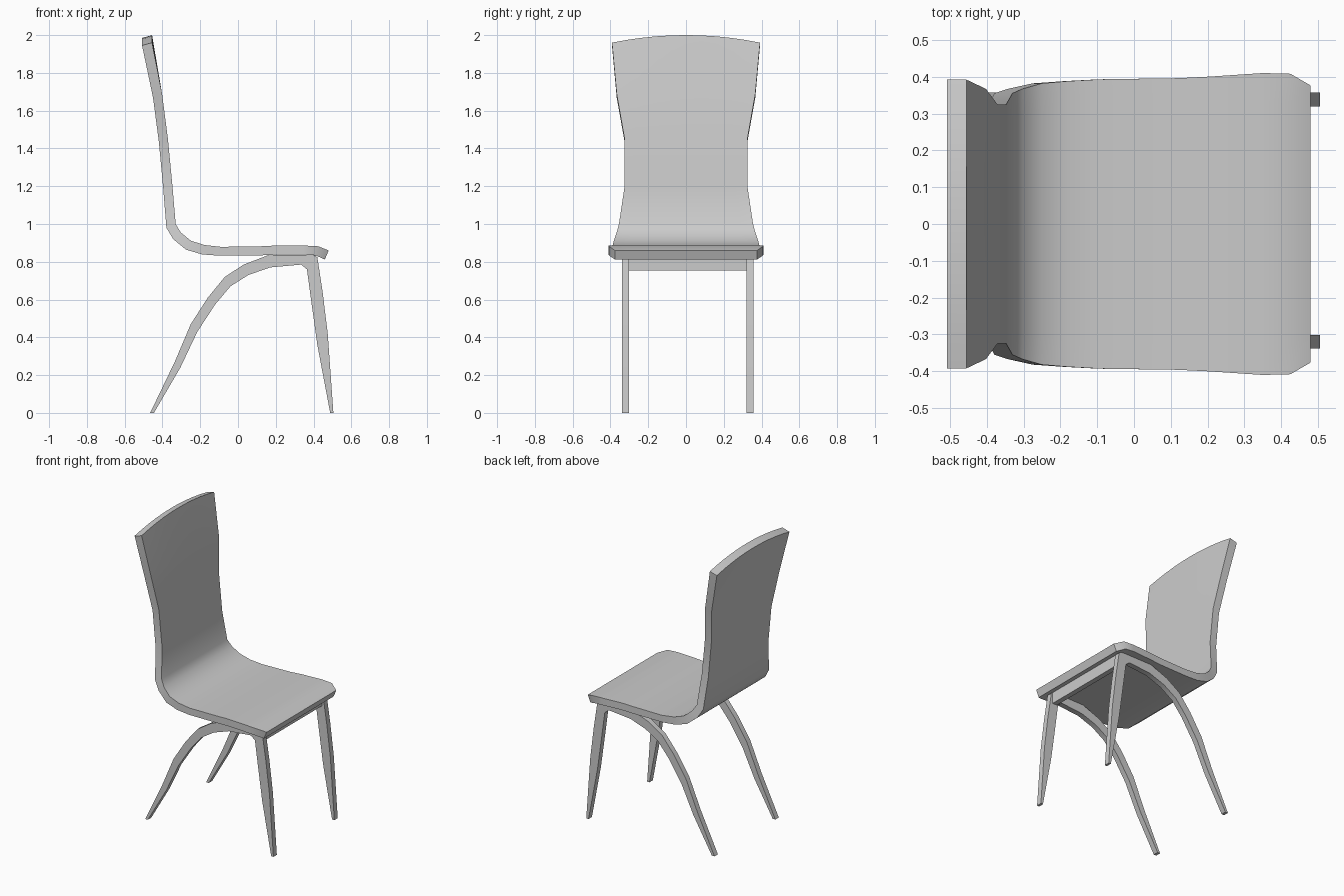
import bpy, bmesh, math


def loft(name, stations, cols=1, y_mid=0.0, arch=0.0):
    """Slab swept along pairs of profile points: (x, z) face A, (x, z) face B, half width."""
    bm = bmesh.new()
    rings = []
    for i, (ax, az, bx, bz, hw) in enumerate(stations):
        ts = [2 * k / cols - 1 for k in range(cols + 1)]
        drop = arch if i == 0 else 0.0
        ring = [bm.verts.new((ax, y_mid + hw * t, az - drop * t * t)) for t in ts]
        ring += [bm.verts.new((bx, y_mid + hw * t, bz - drop * t * t)) for t in reversed(ts)]
        rings.append(ring)
    n = 2 * (cols + 1)
    for r, s in zip(rings, rings[1:]):
        for k in range(n):
            bm.faces.new((r[k], r[(k + 1) % n], s[(k + 1) % n], s[k]))
    for ring in (rings[0], rings[-1]):
        for k in range(cols):
            bm.faces.new((ring[k], ring[k + 1], ring[n - 2 - k], ring[n - 1 - k]))
    bmesh.ops.recalc_face_normals(bm, faces=bm.faces)
    me = bpy.data.meshes.new(name)
    bm.to_mesh(me)
    bm.free()
    ob = bpy.data.objects.new(name, me)
    bpy.context.collection.objects.link(ob)
    bpy.ops.object.select_all(action='DESELECT')
    ob.select_set(True)
    bpy.context.view_layer.objects.active = ob
    bpy.ops.object.shade_smooth_by_angle(angle=math.radians(32))
    return ob


# One-piece seat and back shell, from the top of the back to the front lip
shell = [
    (-0.455, 2.000, -0.508, 1.985, 0.392),
    (-0.402, 1.690, -0.450, 1.670, 0.367),
    (-0.371, 1.450, -0.419, 1.435, 0.325),
    (-0.347, 1.200, -0.396, 1.190, 0.325),
    (-0.330, 1.000, -0.379, 0.980, 0.355),
    (-0.303, 0.955, -0.343, 0.920, 0.367),
    (-0.250, 0.912, -0.275, 0.864, 0.382),
    (-0.180, 0.889, -0.190, 0.839, 0.388),
    (-0.090, 0.879, -0.095, 0.832, 0.393),
    (0.120, 0.882, 0.120, 0.834, 0.396),
    (0.200, 0.886, 0.200, 0.838, 0.400),
    (0.350, 0.886, 0.350, 0.838, 0.410),
    (0.425, 0.882, 0.410, 0.834, 0.408),
    (0.480, 0.860, 0.460, 0.812, 0.376),
]
loft("seat_shell", shell, cols=10, arch=0.04)

# Leg arches: rear foot, over the top, down to the front foot
arch_profile = [
    (-0.465, 0.000, -0.445, 0.000),
    (-0.335, 0.270, -0.305, 0.240),
    (-0.250, 0.470, -0.215, 0.430),
    (-0.160, 0.610, -0.120, 0.575),
    (-0.070, 0.720, -0.040, 0.670),
    (0.030, 0.785, 0.055, 0.730),
    (0.160, 0.835, 0.170, 0.770),
    (0.395, 0.837, 0.335, 0.785),
    (0.420, 0.825, 0.365, 0.760),
    (0.448, 0.640, 0.388, 0.590),
    (0.475, 0.420, 0.420, 0.360),
    (0.505, 0.000, 0.488, 0.000),
]
for name, y in (("leg_arch_right", -0.320), ("leg_arch_left", 0.338)):
    loft(name, [p + (0.0185,) for p in arch_profile], y_mid=y)

# Cross rail under the front of the seat
loft("cross_rail", [(0.375, 0.832, 0.410, 0.832, 0.315),
                    (0.375, 0.755, 0.410, 0.755, 0.315)], y_mid=0.009)
